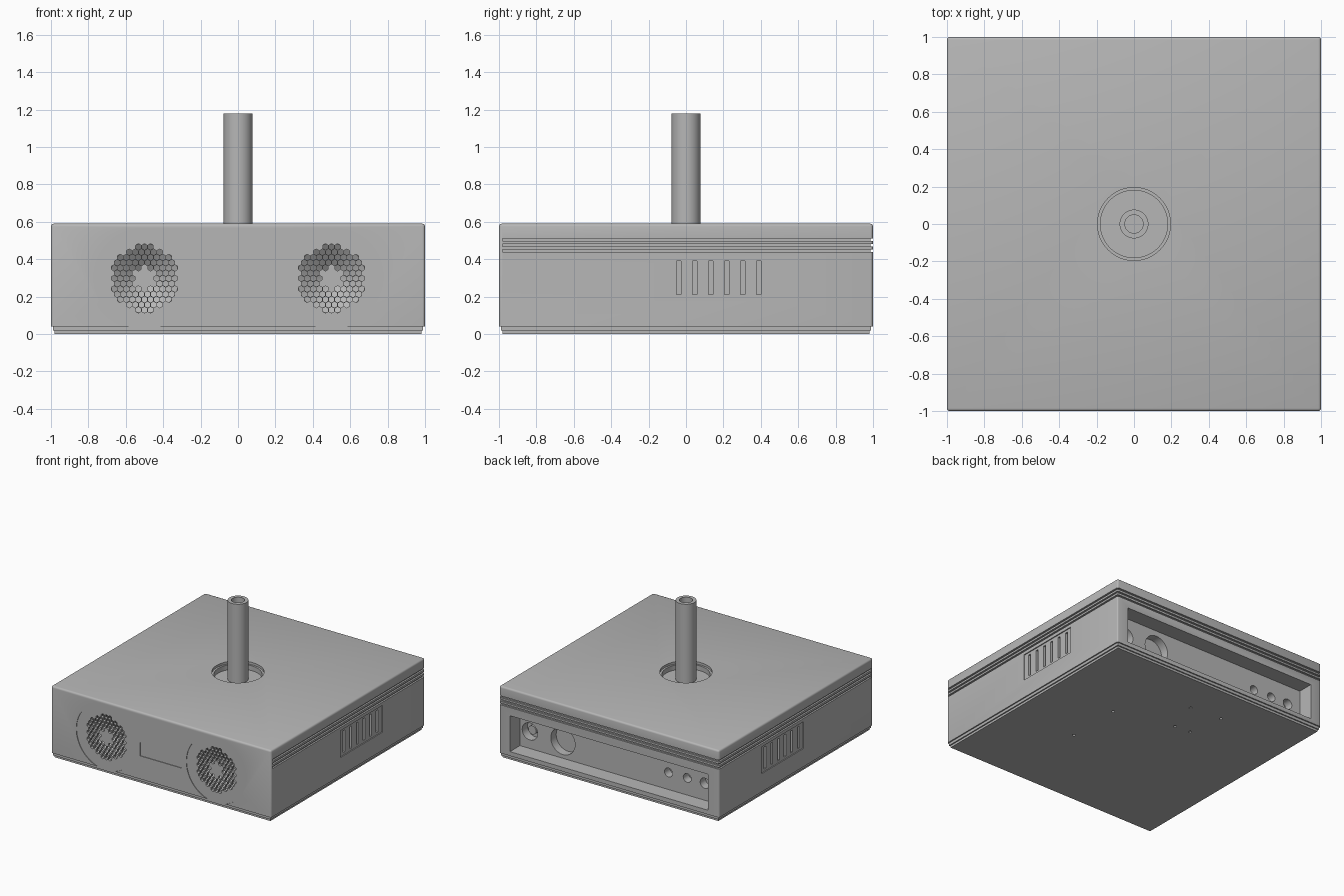
import bpy, bmesh, math
from mathutils import Matrix, Vector

if "Cube" in bpy.data.objects:
    bpy.data.objects.remove(bpy.data.objects["Cube"], do_unlink=True)

grey = bpy.data.materials.new("plain grey")
grey.use_nodes = True
grey.diffuse_color = (0.47, 0.47, 0.47, 1)
grey.node_tree.nodes["Principled BSDF"].inputs["Base Color"].default_value = (0.47, 0.47, 0.47, 1)


def add_box(bm, x0, x1, y0, y1, z0, z1):
    size = Matrix.Diagonal((x1 - x0, y1 - y0, z1 - z0, 1))
    centre = Matrix.Translation(((x0 + x1) / 2, (y0 + y1) / 2, (z0 + z1) / 2))
    return bmesh.ops.create_cube(bm, size=1, matrix=centre @ size)["verts"]


def add_rod(bm, start, end, r0, r1=None, sides=32):
    """Cylinder or cone between two points along y or z."""
    a, b = Vector(start), Vector(end)
    axis = b - a
    turn = Matrix() if abs(axis.z) > abs(axis.y) else Matrix.Rotation(math.pi / 2, 4, "X")
    # The turned cone runs towards -y, so its first radius sits at the +y end
    bmesh.ops.create_cone(bm, cap_ends=True, segments=sides, depth=axis.length,
                          radius1=r0, radius2=r0 if r1 is None else r1,
                          matrix=Matrix.Translation((a + b) / 2) @ turn)


def add_prism(bm, outline, z0, z1):
    face = bm.faces.new([bm.verts.new((x, y, z0)) for x, y in outline])
    ext = bmesh.ops.extrude_face_region(bm, geom=[face])["geom"]
    moved = [v for v in ext if isinstance(v, bmesh.types.BMVert)]
    bmesh.ops.translate(bm, verts=moved, vec=(0, 0, z1 - z0))


def make(name, bm):
    bmesh.ops.recalc_face_normals(bm, faces=bm.faces)
    mesh = bpy.data.meshes.new(name)
    bm.to_mesh(mesh)
    bm.free()
    mesh.materials.append(grey)
    obj = bpy.data.objects.new(name, mesh)
    bpy.context.collection.objects.link(obj)
    return obj


def activate(obj):
    bpy.ops.object.select_all(action="DESELECT")
    obj.select_set(True)
    bpy.context.view_layer.objects.active = obj


def cut(obj, bm):
    cutter = make("cutter", bm)
    cutter.hide_render = True
    mod = obj.modifiers.new("cut", "BOOLEAN")
    mod.operation, mod.solver, mod.object = "DIFFERENCE", "EXACT", cutter
    activate(obj)
    bpy.ops.object.modifier_apply(modifier=mod.name)
    bpy.data.objects.remove(cutter, do_unlink=True)


def smooth(obj):
    activate(obj)
    bpy.ops.object.shade_smooth_by_angle(angle=math.radians(30))


# Housing with softened upright and top edges
TOP = 0.59
bm = bmesh.new()
add_box(bm, -1, 1, -1, 1, 0.04, TOP)
edges = [e for e in bm.edges if max(v.co.z for v in e.verts) > TOP - 0.01]
bmesh.ops.bevel(bm, geom=edges, offset=0.015, segments=3, profile=0.5, affect="EDGES")
body = make("housing", bm)

# Grooves round both sides and the back
bm = bmesh.new()
i, o = 0.986, 1.1
for z in (0.437, 0.467, 0.497):
    add_prism(bm, [(-o, -0.98), (-i, -0.98), (-i, i), (i, i),
                   (i, -0.98), (o, -0.98), (o, o), (-o, o)], z, z + 0.014)
cut(body, bm)

# Well in the top with a narrower floor
for radius, depth in ((0.195, 0.02), (0.18, 0.06)):
    bm = bmesh.new()
    add_rod(bm, (0, 0, TOP - depth), (0, 0, TOP + 0.1), radius, sides=64)
    cut(body, bm)

# Front: shallow round speaker seats and a display panel between them
SPEAKER_Z = 0.297
bm = bmesh.new()
for side in (-1, 1):
    add_rod(bm, (side * 0.5, -1.1, SPEAKER_Z), (side * 0.5, -0.995, SPEAKER_Z), 0.27, sides=64)
add_box(bm, -0.19, 0.19, -1.1, -0.995, 0.23, 0.34)
cut(body, bm)

# Conical speaker chambers behind the grilles
bm = bmesh.new()
for side in (-1, 1):
    add_rod(bm, (side * 0.5, -0.975, SPEAKER_Z), (side * 0.5, -0.87, SPEAKER_Z), 0.05, 0.2, 48)
cut(body, bm)

# Honeycomb speaker grilles
bm = bmesh.new()
pitch = 0.0325
for side in (-1, 1):
    for row in range(-6, 7):
        for col in range(-7, 8):
            dx = (col + 0.5 * (row % 2)) * pitch
            dz = row * pitch * 0.866
            if 0.062 < math.hypot(dx, dz) < 0.178:
                x, z = side * 0.5 + dx, SPEAKER_Z + dz
                add_rod(bm, (x, -1.05, z), (x, -0.965, z), 0.0165, sides=6)
cut(body, bm)

# Side vents: shallow panels, then upright slots
bm = bmesh.new()
for side in (-1, 1):
    x0, x1 = sorted((side * 0.992, side * 1.1))
    add_box(bm, x0, x1, -0.1, 0.45, 0.19, 0.41)
cut(body, bm)
bm = bmesh.new()
for side in (-1, 1):
    x0, x1 = sorted((side * 0.96, side * 1.1))
    for n in range(6):
        y = -0.04 + n * 0.086
        add_box(bm, x0, x1, y - 0.012, y + 0.012, 0.21, 0.39)
cut(body, bm)

# Back connector bay and its sockets
bm = bmesh.new()
add_box(bm, -0.9, 0.9, 0.87, 1.1, 0.075, 0.37)
cut(body, bm)
bm = bmesh.new()
for x, r in ((0.81, 0.07), (0.51, 0.11), (-0.45, 0.036), (-0.62, 0.036), (-0.78, 0.042)):
    add_rod(bm, (x, 0.8, 0.215), (x, 0.9, 0.215), r)
cut(body, bm)
smooth(body)

# Stepped base plate with small screw holes
bm = bmesh.new()
add_box(bm, -0.99, 0.99, -0.99, 0.99, 0.018, 0.04)
make("base_lip", bm)
bm = bmesh.new()
add_box(bm, -0.98, 0.98, -0.98, 0.98, 0, 0.018)
base = make("base_plate", bm)
bm = bmesh.new()
for x, y in ((0.39, 0.22), (0.39, -0.24), (-0.02, 0.64), (-0.3, 0.66), (-0.11, 0.35), (-0.25, 0.36)):
    add_rod(bm, (x, y, -0.05), (x, y, 0.012), 0.012, sides=16)
cut(base, bm)

# Plug in the largest socket
bm = bmesh.new()
add_rod(bm, (0.81, 0.79, 0.215), (0.81, 0.84, 0.215), 0.035)
smooth(make("socket_pin", bm))

# Upright hollow tube
bm = bmesh.new()
add_rod(bm, (0, 0, 0.5), (0, 0, 1.18), 0.077, sides=48)
tube = make("mounting_tube", bm)
bm = bmesh.new()
add_rod(bm, (0, 0, 1.05), (0, 0, 1.3), 0.049, sides=48)
cut(tube, bm)
smooth(tube)
